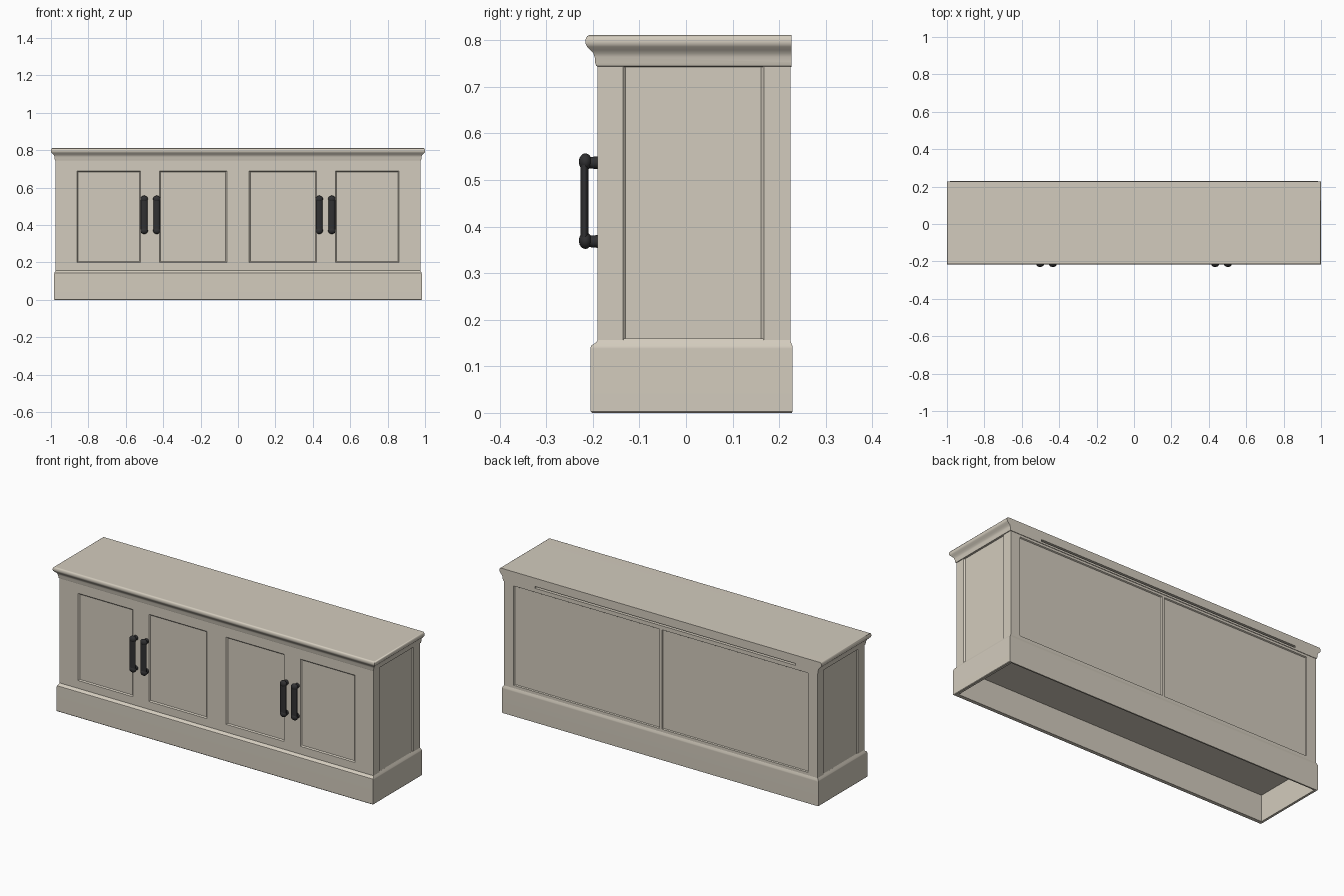
import bpy, bmesh
from math import radians, pi
from mathutils import Matrix, Vector

cube = bpy.data.objects.get("Cube")
if cube:
    bpy.data.objects.remove(cube, do_unlink=True)


def material(name, rgb):
    m = bpy.data.materials.new(name)
    m.use_nodes = True
    m.diffuse_color = (*rgb, 1)
    m.node_tree.nodes["Principled BSDF"].inputs["Base Color"].default_value = (*rgb, 1)
    return m


PAINT = material("warm beige paint", (0.65, 0.6, 0.51))
IRON = material("dark iron", (0.03, 0.03, 0.032))

BODY_X, FRONT, BACK = 0.975, -0.19, 0.224


def finish(bm, name, mat):
    bmesh.ops.recalc_face_normals(bm, faces=bm.faces)
    mesh = bpy.data.meshes.new(name)
    bm.to_mesh(mesh)
    bm.free()
    ob = bpy.data.objects.new(name, mesh)
    bpy.context.collection.objects.link(ob)
    mesh.materials.append(mat)
    bpy.ops.object.select_all(action="DESELECT")
    ob.select_set(True)
    bpy.context.view_layer.objects.active = ob
    bpy.ops.object.shade_smooth_by_angle(angle=radians(40))
    # Keep the large panels evenly shaded beside their softened edges
    ob.modifiers.new("even_shading", "WEIGHTED_NORMAL").keep_sharp = True


def ring_loft(profile, back_rule, cap):
    """Stack rectangles whose overhang past the body follows a profile."""
    bm = bmesh.new()
    rings = []
    for out, z in profile:
        x, y0, y1 = BODY_X + out, FRONT - out, back_rule(out)
        rings.append([bm.verts.new((a, b, z)) for a, b in
                      ((-x, y0), (x, y0), (x, y1), (-x, y1))])
    for lo, hi in zip(rings, rings[1:]):
        for i in range(4):
            j = (i + 1) % 4
            bm.faces.new((lo[i], lo[j], hi[j], hi[i]))
    if cap:
        bm.faces.new(rings[0])
        bm.faces.new(rings[-1])
    bmesh.ops.recalc_face_normals(bm, faces=bm.faces)
    return bm


def recess(bm, normal, u_range, z_range, slope, depth):
    """Sink a rectangular panel into the side facing the given normal."""
    normal = Vector(normal)
    u = 0 if abs(normal.y) > 0.5 else 1
    for axis, values in ((u, u_range), (2, z_range)):
        for v in values:
            co = Vector((0, 0, 0))
            co[axis] = v
            n = Vector((0, 0, 0))
            n[axis] = 1
            facing = [f for f in bm.faces if f.normal.dot(normal) > 0.99]
            geom = facing + list({e for f in facing for e in f.edges}) \
                + list({w for f in facing for w in f.verts})
            bmesh.ops.bisect_plane(bm, geom=geom, dist=1e-5, plane_co=co, plane_no=n)
            bm.normal_update()
    panel = []
    for f in bm.faces:
        c = f.calc_center_median()
        if (f.normal.dot(normal) > 0.99 and u_range[0] < c[u] < u_range[1]
                and z_range[0] < c.z < z_range[1]):
            panel.append(f)
    bmesh.ops.inset_region(bm, faces=panel, thickness=slope, depth=-depth)
    bm.normal_update()


# Cabinet body with framed panels on all four sides
bm = bmesh.new()
bmesh.ops.create_cube(bm, size=1)
for v in bm.verts:
    v.co = (v.co.x * 2 * BODY_X, BACK if v.co.y > 0 else FRONT, 0.75 if v.co.z > 0 else 0.148)
bm.normal_update()
for span in ((-0.86, -0.52), (-0.42, -0.06), (0.06, 0.42), (0.52, 0.86)):
    recess(bm, (0, -1, 0), span, (0.2, 0.69), 0.008, 0.006)
for span in ((-0.915, -0.007), (0.007, 0.915)):
    recess(bm, (0, 1, 0), span, (0.172, 0.73), 0.005, 0.006)
for side in (-1, 1):
    recess(bm, (side, 0, 0), (-0.135, 0.167), (0.151, 0.749), 0.008, 0.006)
finish(bm, "cabinet_body", PAINT)

# Hollow plinth with a sloped upper lip
plinth = [(-0.008, 0.15), (-0.008, 0), (0.005, 0), (0.008, 0.003),
          (0.008, 0.138), (0.007, 0.144), (0.002, 0.152), (-0.002, 0.16)]
bm = ring_loft(plinth, lambda o: BACK + o * 0.6, False)
for v in bm.verts:
    if v.co.y < FRONT and v.co.z < 0.147:
        v.co.y -= 0.007
finish(bm, "plinth", PAINT)

# Moulded top with a long ventilation slot at the back
crown = [(-0.002, 0.743), (0.003, 0.745), (0.005, 0.752), (0.006, 0.764), (0.009, 0.772),
         (0.015, 0.779), (0.022, 0.786), (0.025, 0.791), (0.026, 0.797),
         (0.025, 0.804), (0.022, 0.809), (0.018, 0.811)]
bm = ring_loft(crown, lambda o: BACK + 0.003, True)
recess(bm, (0, 1, 0), (-0.84, 0.78), (0.754, 0.764), 0.0005, 0.02)
finish(bm, "moulded_top", PAINT)


# Pull handles: flat oval bar, rounded ends and flared posts
def handle(name, x):
    bm = bmesh.new()
    place = Matrix.Translation
    bmesh.ops.create_cone(bm, segments=20, radius1=1, radius2=1, depth=0.17,
                          matrix=place((x, -0.218, 0.455)) @ Matrix.Diagonal((0.018, 0.009, 1, 1)))
    for z in (0.37, 0.539):
        bmesh.ops.create_uvsphere(bm, u_segments=20, v_segments=12, radius=1,
                                  matrix=place((x, -0.216, z)) @ Matrix.Diagonal((0.02, 0.014, 0.018, 1)))
        bmesh.ops.create_cone(bm, cap_ends=True, segments=20, radius1=0.011, radius2=0.014,
                              depth=0.032,
                              matrix=place((x, -0.203, z - 0.002)) @ Matrix.Rotation(-pi / 2, 4, "X"))
    finish(bm, name, IRON)


for label, side in (("right", -1), ("left", 1)):
    handle(label + "_outer_handle", side * 0.502)
    handle(label + "_inner_handle", side * 0.434)
